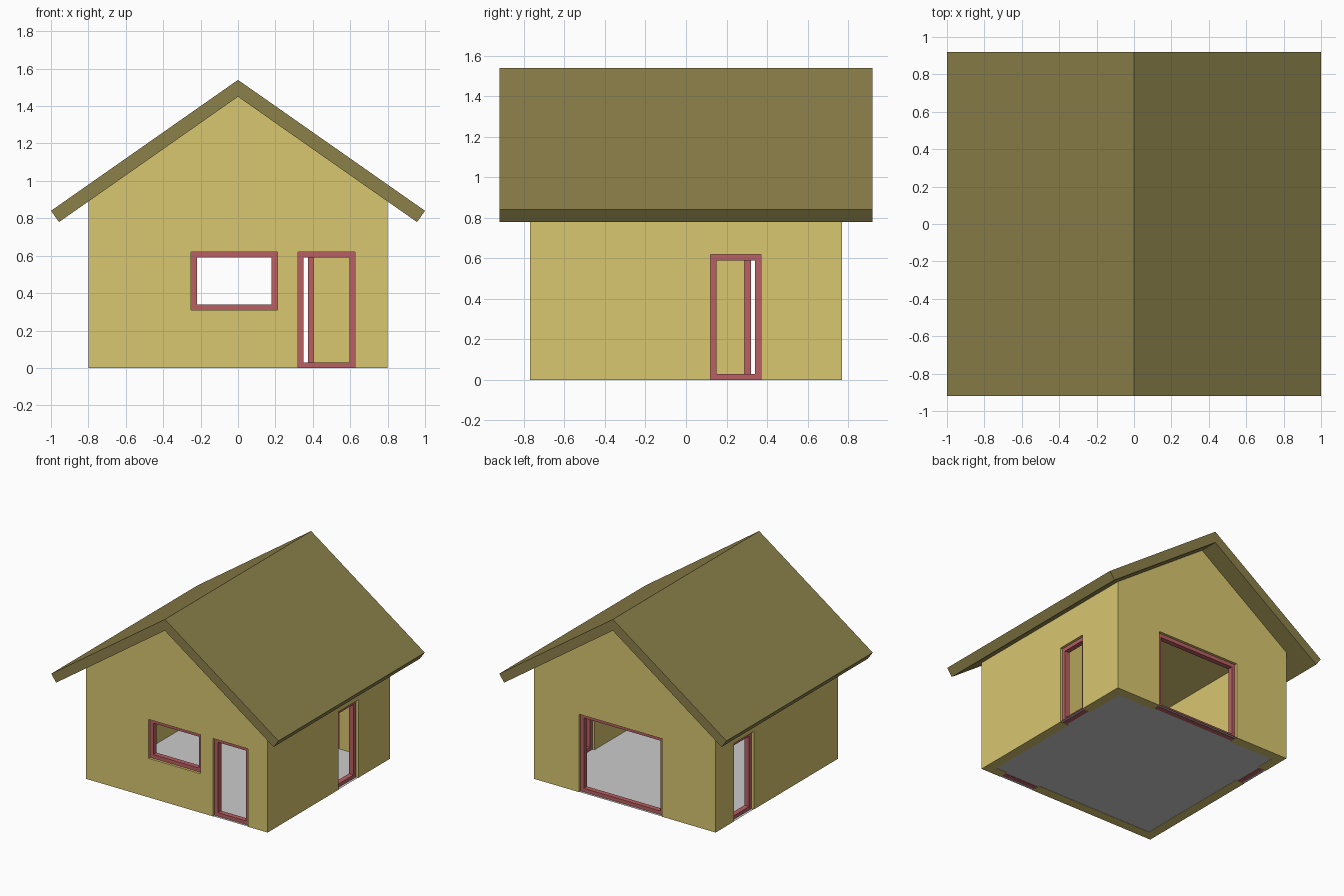
import bpy, bmesh

if "Cube" in bpy.data.objects:
    bpy.data.objects.remove(bpy.data.objects["Cube"])

W, D, T = 0.80, 0.77, 0.077      # half width, half depth, wall thickness
RECESS, FRAME, FRAME_D = 0.02, 0.03, 0.04


def material(name, rgb):
    m = bpy.data.materials.new(name)
    m.diffuse_color = (*rgb, 1)
    m.use_nodes = True
    m.node_tree.nodes["Principled BSDF"].inputs["Base Color"].default_value = m.diffuse_color
    return m


def finish(name, bm, mat=None):
    bmesh.ops.recalc_face_normals(bm, faces=bm.faces)
    me = bpy.data.meshes.new(name)
    bm.to_mesh(me)
    bm.free()
    ob = bpy.data.objects.new(name, me)
    bpy.context.collection.objects.link(ob)
    if mat:
        me.materials.append(mat)
    return ob


def prism(name, profile, half, mat):
    """Extrude an x-z profile along y."""
    bm = bmesh.new()
    f = bm.faces.new([bm.verts.new((x, -half, z)) for x, z in profile])
    ext = bmesh.ops.extrude_face_region(bm, geom=[f])["geom"]
    bmesh.ops.translate(bm, vec=(0, 2 * half, 0),
                        verts=[v for v in ext if isinstance(v, bmesh.types.BMVert)])
    return finish(name, bm, mat)


def add_box(bm, lo, hi):
    vs = bmesh.ops.create_cube(bm, size=1)["verts"]
    for v in vs:
        v.co = [(a + b) / 2 + c * (b - a) for a, b, c in zip(lo, hi, v.co)]


def cut(ob, bm):
    """Subtract the temporary mesh from the object."""
    cutter = finish("cutter", bm)
    cutter.hide_render = True
    mod = ob.modifiers.new("cut", "BOOLEAN")
    mod.operation, mod.object, mod.solver = "DIFFERENCE", cutter, "EXACT"
    bpy.context.view_layer.objects.active = ob
    bpy.ops.object.modifier_apply(modifier=mod.name)
    bpy.data.objects.remove(cutter)


def place(axis, u, d, z):
    return (u, d, z) if axis == "y" else (d, u, z)


def frame(name, axis, side, u0, u1, z0, z1):
    """Rectangular frame set back inside the wall opening."""
    outer = (D if axis == "y" else W) - RECESS
    rings = []
    bm = bmesh.new()
    for d in (outer, outer - FRAME_D):
        for i in (0, FRAME):
            pts = [(u0 + i, z0 + i), (u1 - i, z0 + i), (u1 - i, z1 - i), (u0 + i, z1 - i)]
            rings.append([bm.verts.new(place(axis, u, side * d, z)) for u, z in pts])
    a, b, c, e = rings
    for p, q in ((a, b), (b, e), (e, c), (c, a)):
        for i in range(4):
            j = (i + 1) % 4
            bm.faces.new((p[i], p[j], q[j], q[i]))
    finish(name, bm, red)


yellow = material("wall_yellow", (0.69, 0.565, 0.16))
olive = material("roof_olive", (0.26, 0.216, 0.067))
red = material("frame_red", (0.49, 0.115, 0.125))

# name, wall axis, side, start, end, bottom, top
openings = [
    ("front_window_frame", "y", -1, -0.25, 0.21, 0.31, 0.62),
    ("front_door_frame", "y", -1, 0.32, 0.625, 0, 0.62),
    ("back_door_frame", "y", 1, -0.33, 0.405, 0, 0.62),
    ("right_door_frame", "x", 1, 0.12, 0.37, 0, 0.62),
    ("left_door_frame", "x", -1, 0.29, 0.54, 0, 0.62),
]

# Walls: gabled prism, hollowed, then pierced by the openings
walls = prism("walls", [(-W, 0), (W, 0), (W, 0.89), (0, 1.45), (-W, 0.89)], D, yellow)
bm = bmesh.new()
add_box(bm, (T - W, T - D, -1), (W - T, D - T, 2))
cut(walls, bm)
bm = bmesh.new()
for _, axis, side, u0, u1, z0, z1 in openings:
    d = side * (D if axis == "y" else W)
    add_box(bm, place(axis, u0, d - 0.12, z0 if z0 else -0.2),
            place(axis, u1, d + 0.12, z1))
cut(walls, bm)

# Frames
for o in openings:
    frame(*o)

# Roof: bent slab with overhangs
prism("roof", [(-1, 0.84), (0, 1.54), (1, 0.84), (0.957, 0.78), (0, 1.45), (-0.957, 0.78)],
      0.92, olive)

# Floor: thin sheet reaching through the door thresholds
bm = bmesh.new()
bm.faces.new([bm.verts.new((x, y, 0.002)) for x, y in
              ((-W, -D), (W, -D), (W, D), (-W, D))])
finish("floor", bm)
